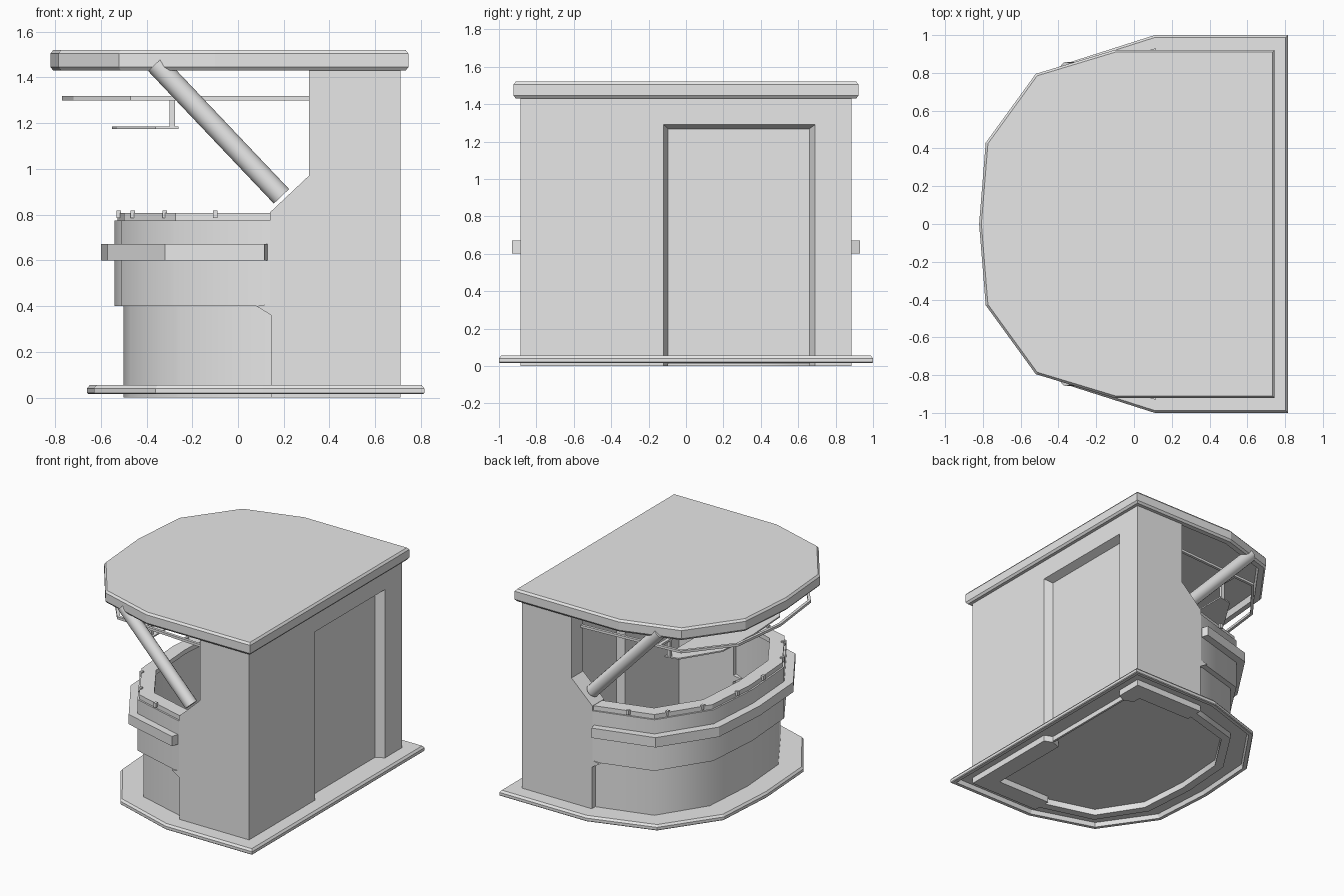
import bpy, bmesh, math
from mathutils import Vector

cube = bpy.data.objects.get("Cube")
if cube:
    bpy.data.objects.remove(cube, do_unlink=True)

grey = bpy.data.materials.new("plain grey")
grey.use_nodes = True
grey.diffuse_color = (0.8, 0.8, 0.8, 1)
grey.node_tree.nodes["Principled BSDF"].inputs["Base Color"].default_value = (0.8, 0.8, 0.8, 1)


def finish(bm, name, smooth=None):
    bmesh.ops.recalc_face_normals(bm, faces=bm.faces)
    mesh = bpy.data.meshes.new(name)
    bm.to_mesh(mesh)
    bm.free()
    mesh.materials.append(grey)
    obj = bpy.data.objects.new(name, mesh)
    bpy.context.collection.objects.link(obj)
    if smooth:
        bpy.ops.object.select_all(action="DESELECT")
        obj.select_set(True)
        bpy.context.view_layer.objects.active = obj
        bpy.ops.object.shade_smooth_by_angle(angle=math.radians(smooth))
    return obj


def prism(name, pts, axis, lo, hi, smooth=None):
    """Extrude a 2D profile along one axis."""
    place = {"y": lambda a, b, t: (a, t, b), "z": lambda a, b, t: (a, b, t)}[axis]
    bm = bmesh.new()
    low = [bm.verts.new(place(a, b, lo)) for a, b in pts]
    high = [bm.verts.new(place(a, b, hi)) for a, b in pts]
    bm.faces.new(low)
    bm.faces.new(high)
    for i in range(len(pts)):
        j = (i + 1) % len(pts)
        bm.faces.new((low[i], low[j], high[j], high[i]))
    return finish(bm, name, smooth)


def box(name, x, y, z):
    prism(name, [(x[0], y[0]), (x[1], y[0]), (x[1], y[1]), (x[0], y[1])], "z", *z)


def mirrored(half):
    """Half outline ending on y = 0, completed on the other side."""
    return half + [(x, -y) for x, y in reversed(half[:-1])]


def offset(pts, d, closed):
    """Move an outline inward by d with mitred corners."""
    out, n = [], len(pts)
    for i, p in enumerate(pts):
        p = Vector(p)
        a = Vector(pts[i - 1]) if closed or i else None
        b = Vector(pts[(i + 1) % n]) if closed or i < n - 1 else None
        dirs = [(e - s).normalized() for s, e in ((a, p), (p, b)) if s is not None and e is not None]
        normals = [Vector((-t.y, t.x)) for t in dirs]
        m = sum(normals, Vector((0, 0))).normalized()
        out.append(tuple(p + m * d / m.dot(normals[0])))
    return out


def loft(name, outline, levels):
    """Stack inset copies of an outline, capped at both ends."""
    bm = bmesh.new()
    rings = [[bm.verts.new((x, y, z)) for x, y in offset(outline, d, True)] for d, z in levels]
    bm.faces.new(rings[0])
    bm.faces.new(rings[-1])
    for r, s in zip(rings, rings[1:]):
        for i in range(len(r)):
            j = (i + 1) % len(r)
            bm.faces.new((r[i], r[j], s[j], s[i]))
    finish(bm, name)


def band(name, path, outer, inner, lo, hi, smooth=None):
    """Wall following an open path between two inward offsets."""
    pts = offset(path, outer, False) + offset(path, inner, False)[::-1]
    prism(name, pts, "z", lo, hi, smooth)


def rod(name, a, b, radius, sides):
    a, b = Vector(a), Vector(b)
    bm = bmesh.new()
    bmesh.ops.create_cone(bm, cap_ends=True, segments=sides, radius1=radius, radius2=radius,
                          depth=(b - a).length)
    q = (b - a).to_track_quat("Z", "Y")
    for v in bm.verts:
        v.co = q @ v.co + (a + b) / 2
    finish(bm, name, 40)


# Floor plate and canopy roof, both hollow underneath
base_outline = mirrored([(.815, 1), (.11, 1), (-.36, .85), (-.63, .46), (-.66, 0)])
loft("base_plate", base_outline,
     [(.04, .045), (.03, .015), (.005, .015), (0, .02), (0, .04), (.012, .055)])
roof_outline = mirrored([(.745, .922), (-.1, .922), (-.52, .795), (-.785, .43), (-.82, 0)])
loft("roof", roof_outline,
     [(.06, 1.475), (.05, 1.43), (.012, 1.43), (0, 1.445), (0, 1.505), (.012, 1.52)])

# Curved counter: kick wall, body, top and trim rail
counter = mirrored([(.14, .885), (-.28, .765), (-.51, .41), (-.54, 0)])
band("kick_wall", counter, .04, .1, 0, .41, 42)
band("counter_body", counter, 0, .1, .4, .775, 42)
band("counter_top", counter, .012, .11, .775, .808)
trim = mirrored([(.115, .93), (-.32, .81), (-.57, .43), (-.6, 0)])
band("counter_trim", trim, 0, .06, .6, .672)

# Side walls with the sloped opening edge, roof struts
side = [(.145, 0), (.71, 0), (.71, 1.48), (.31, 1.48), (.31, .97), (.14, .81),
        (.14, .41), (.08, .4), (.145, .36)]
for s, tag in ((1, "left"), (-1, "right")):
    prism("side_wall_" + tag, side, "y", s * .75, s * .885)
    rod("roof_strut_" + tag, (.19, s * .812, .88), (-.36, s * .812, 1.46), .046, 16)

# Rear wall around a recessed door with splayed jambs
prism("rear_wall_wide", [(.58, -.76), (.71, -.76), (.71, -.12), (.65, -.095), (.58, -.12)], "z", 0, 1.48)
prism("rear_wall_narrow", [(.58, .76), (.71, .76), (.71, .69), (.65, .66), (.58, .69)], "z", 0, 1.48)
prism("door_lintel", [(.58, 1.48), (.71, 1.48), (.71, 1.29), (.65, 1.268), (.58, 1.29)], "y", -.12, .69)
box("door", (.635, .65), (-.11, .68), (.01, 1.28))

# Small clips on the counter edge
for x, y in ((-.1, .81), (-.32, .67), (-.46, .46), (-.522, .15)):
    for s in (1, -1):
        box("counter_clip", (x - .01, x + .01), (s * y - .012, s * y + .012), (.785, .818))

# Hanging rail under the roof
rail = mirrored([(.32, .78), (-.47, .73), (-.72, .42), (-.77, 0)])
band("hanging_rail", rail, 0, .02, 1.3, 1.318)
box("rail_crossbar", (-.3, -.275), (-.74, .74), (1.3, 1.315))

# Hanging shelf below the rail
shelf = mirrored([(-.26, .62), (-.36, .6), (-.53, .33), (-.55, 0)])
prism("hanging_shelf", shelf, "z", 1.175, 1.185)
for s in (1, -1):
    box("shelf_hanger", (-.3, -.275), (s * .6 - .012, s * .6 + .012), (1.18, 1.31))
